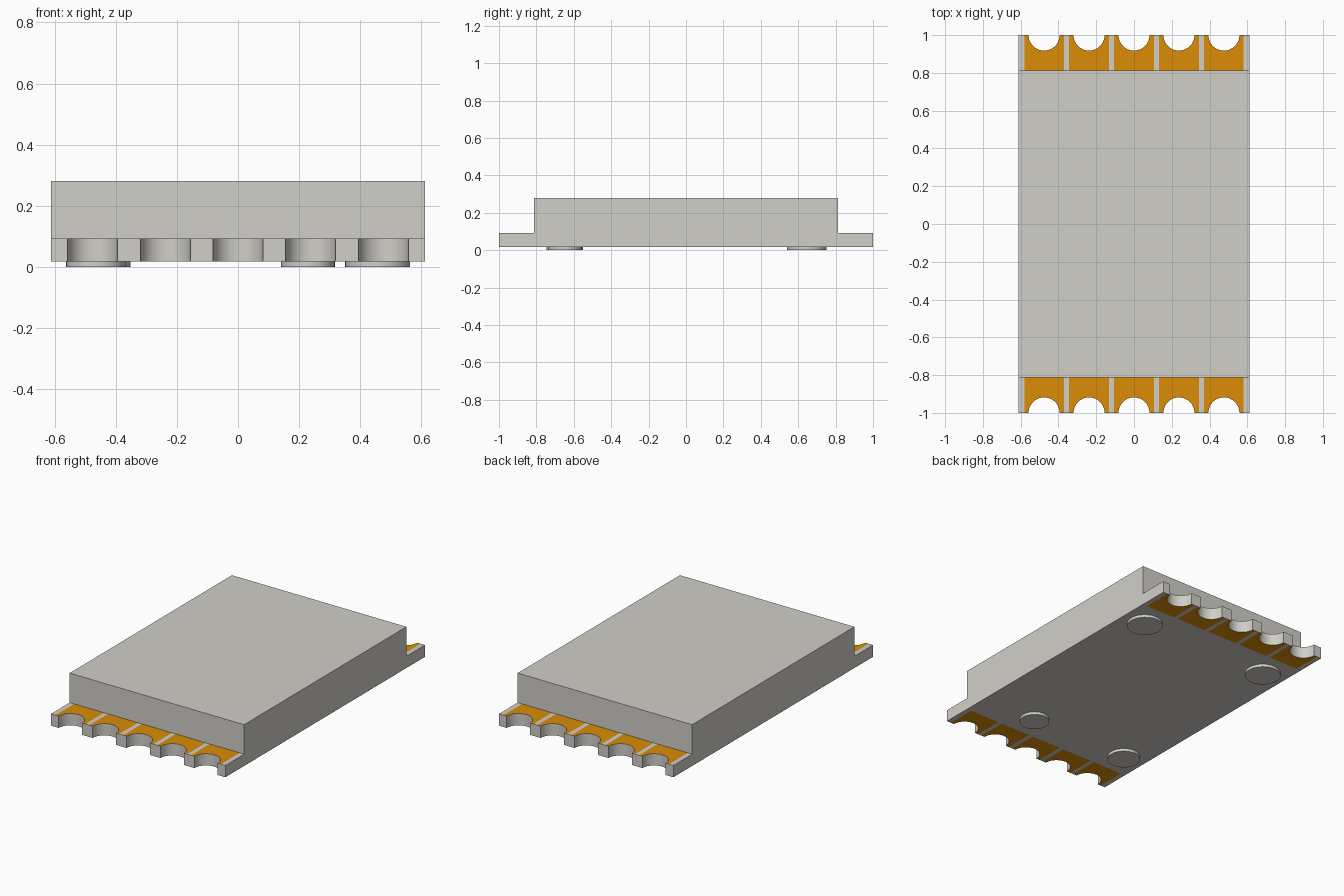
import bpy, bmesh, math
from mathutils import Vector

if "Cube" in bpy.data.objects:
    bpy.data.objects.remove(bpy.data.objects["Cube"], do_unlink=True)

HALF_X, HALF_Y = 0.612, 1.0         # board half sizes
BODY_Y = 0.813                      # cover half length
Z0, Z1, Z2 = 0.018, 0.093, 0.28     # board bottom, board top, cover top
PITCH, PAD_HALF, NOTCH_R = 0.238, 0.105, 0.082
CENTRES = [i * PITCH for i in range(-2, 3)]


def material(name, rgb):
    m = bpy.data.materials.new(name)
    m.use_nodes = True
    m.diffuse_color = (*rgb, 1)
    bsdf = next(n for n in m.node_tree.nodes if n.type == 'BSDF_PRINCIPLED')
    bsdf.inputs["Base Color"].default_value = (*rgb, 1)
    return m


GREY = material("warm grey", (0.638, 0.623, 0.578))
GOLD = material("gold", (0.705, 0.265, 0.002))


def finish(name, bm, mats, smooth=False):
    bmesh.ops.recalc_face_normals(bm, faces=bm.faces)
    mesh = bpy.data.meshes.new(name)
    bm.to_mesh(mesh)
    bm.free()
    for m in mats:
        mesh.materials.append(m)
    ob = bpy.data.objects.new(name, mesh)
    bpy.context.collection.objects.link(ob)
    if smooth:
        bpy.ops.object.select_all(action='DESELECT')
        ob.select_set(True)
        bpy.context.view_layer.objects.active = ob
        bpy.ops.object.shade_smooth_by_angle(angle=math.radians(30))


def cut(bm, faces, co, no):
    geom = set(faces)
    for f in faces:
        geom.update(f.edges)
        geom.update(f.verts)
    bmesh.ops.bisect_plane(bm, geom=list(geom), plane_co=co, plane_no=no)


def at_end(face):
    """True when the whole face lies beyond one end of the cover."""
    ys = [v.co.y for v in face.verts]
    return min(ys) > BODY_Y - 0.001 or max(ys) < -BODY_Y + 0.001


# Board outline: front edge with half-round notches, then the same turned round
edge = [(-HALF_X, -HALF_Y)]
for c in CENTRES:
    for k in range(25):
        a = math.pi * (1 - k / 24)
        edge.append((c + NOTCH_R * math.cos(a), -HALF_Y + NOTCH_R * math.sin(a)))
edge.append((HALF_X, -HALF_Y))
outline = edge + [(-x, -y) for x, y in edge]

bm = bmesh.new()
bm.faces.new([bm.verts.new((x, y, Z0)) for x, y in outline])

# Split off both ends, then split the ends along the pad sides
for y in (-BODY_Y, BODY_Y):
    cut(bm, bm.faces[:], (0, y, 0), (0, 1, 0))
for c in CENTRES:
    for x in (c - PAD_HALF, c + PAD_HALF):
        cut(bm, [f for f in bm.faces if at_end(f)], (x, 0, 0), (1, 0, 0))

# Give the board its thickness
top = bmesh.ops.extrude_face_region(bm, geom=bm.faces[:], use_keep_orig=True)["geom"]
bmesh.ops.translate(bm, vec=Vector((0, 0, Z1 - Z0)),
                    verts=[v for v in top if isinstance(v, bmesh.types.BMVert)])
bmesh.ops.recalc_face_normals(bm, faces=bm.faces)

# Gold on the flat pad faces, above and below
for f in bm.faces:
    xs = [v.co.x for v in f.verts]
    mid = (min(xs) + max(xs)) / 2
    on_pad = any(abs(mid - c) < 0.02 for c in CENTRES)
    f.material_index = int(abs(f.normal.z) > 0.9 and at_end(f) and on_pad)
finish("notched_board", bm, [GREY, GOLD], smooth=True)

# Cover block on top of the board
bm = bmesh.new()
bmesh.ops.create_cube(bm, size=1)
bmesh.ops.scale(bm, vec=(2 * HALF_X, 2 * BODY_Y, Z2 - Z1), verts=bm.verts)
bmesh.ops.translate(bm, vec=(0, 0, (Z1 + Z2) / 2), verts=bm.verts)
finish("cover_block", bm, [GREY])

# Round feet under the board
FEET = {
    "foot_back_left": (0.457, 0.645, 0.106),
    "foot_back_right": (-0.458, 0.645, 0.106),
    "foot_front_left": (0.229, -0.648, 0.088),
    "foot_front_right": (-0.465, -0.648, 0.097),
}
for name, (x, y, r) in FEET.items():
    bm = bmesh.new()
    bmesh.ops.create_cone(bm, cap_ends=True, segments=48, radius1=r, radius2=r, depth=Z0)
    bmesh.ops.translate(bm, vec=(x, y, Z0 / 2), verts=bm.verts)
    finish(name, bm, [GREY], smooth=True)
